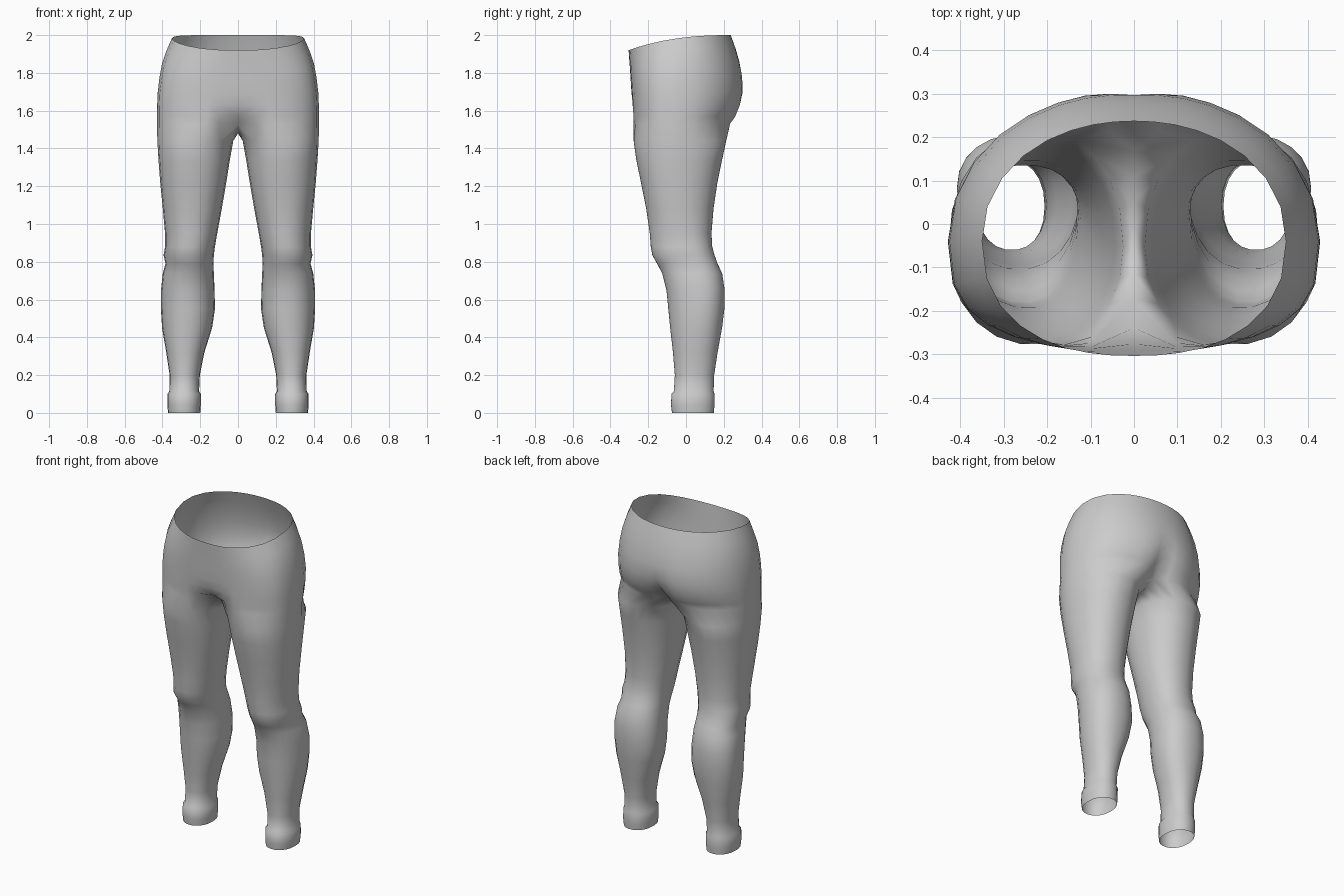
import bpy, bmesh
from math import sin, cos, pi, radians

if "Cube" in bpy.data.objects:
    bpy.data.objects.remove(bpy.data.objects["Cube"])

OUT, INN = 17, 5            # ring points on the outer arc / along the crotch seam
N = OUT + INN

# leg levels: z, inner x, outer x, front y, back y, y shift of the widest line
LEGS = [
    (0.00, .200, .370, -.075, .148, .00), (0.04, .197, .374, -.080, .152, .00),
    (0.10, .197, .373, -.078, .152, .00), (0.115, .206, .364, -.065, .147, .00),
    (0.20, .202, .362, -.060, .150, .00), (0.32, .178, .380, -.070, .168, .01),
    (0.45, .137, .402, -.085, .192, .02), (0.55, .122, .408, -.095, .204, .03),
    (0.65, .124, .408, -.105, .206, .03), (0.74, .128, .398, -.128, .192, .03),
    (0.79, .130, .384, -.155, .168, .035), (0.835, .128, .394, -.180, .152, .035),
    (0.88, .122, .386, -.188, .140, .03), (0.95, .110, .386, -.193, .136, .02),
    (1.08, .086, .398, -.212, .147, .00), (1.22, .062, .412, -.240, .168, -.01),
    (1.34, .043, .421, -.265, .193, -.015), (1.44, .025, .427, -.279, .215, -.02),
]
# hip levels: z, half width, front y, back y, front dip, back dip, front roundness
HIPS = [
    (1.53, .429, -.283, .242, .110, .075, .70), (1.57, .429, -.284, .270, .045, .065, .70),
    (1.63, .428, -.286, .295, .010, .035, .70), (1.70, .425, -.288, .306, .000, .010, .70),
    (1.78, .416, -.292, .300, .000, .003, .72), (1.86, .402, -.296, .282, .000, .000, .76),
    (1.93, .379, -.300, .262, .000, .000, .82), (2.00, .350, -.304, .237, .000, .000, .86),
]


def spow(v, p):
    return abs(v) ** p * (1 if v >= 0 else -1)


def leg_ring(z, x0, x1, y0, y1, shift):
    cx, rx, cy = (x0 + x1) / 2, (x1 - x0) / 2, (y0 + y1) / 2 + shift
    angs = [-40 + 260 * i / (OUT - 1) for i in range(OUT)]
    angs += [220 + 100 * (i + 1) / (INN + 1) for i in range(INN)]
    ring = []
    for a in map(radians, angs):
        c = cos(a)
        y = cy - (cy - y0) * spow(c, .92) if c > 0 else cy + (y1 - cy) * spow(-c, .92)
        ring.append((cx + rx * spow(sin(a), .92), y, z))
    return ring


def hip_arc(z, w, yf, yb, df, db, pf):
    pts, cy = [], -.04
    for i in range(OUT):
        u = pi * i / (OUT - 1)
        t = u - .2 * sin(2 * u)
        c, pw = cos(t), (pf if cos(t) > 0 else .95)
        y = cy - (cy - yf) * spow(c, pw) if c > 0 else cy + (yb - cy) * spow(-c, pw)
        y += df * {0: 1, 1: .2}.get(i, 0) - db * {0: 1, 1: .35}.get(OUT - 1 - i, 0)
        x = 0 if i in (0, OUT - 1) else w * sin(t) ** pw
        # waistline sinks toward the front
        sink = .08 * max(0, (.237 - y) / .541) ** 2.4 * max(0, (z - 1.63) / .37)
        pts.append((x, y, z - sink))
    return pts


bm = bmesh.new()
legs = [[bm.verts.new(p) for p in leg_ring(*l)] for l in LEGS]
hips = [[bm.verts.new(p) for p in hip_arc(*h)] for h in HIPS]

# crotch seam on the centre plane, running back to front
yF, yB = hips[0][0].co.y, hips[0][-1].co.y
seam = []
for i in range(INN):
    s = (i + 1) / (INN + 1)
    seam.append(bm.verts.new((0, yB + (yF - yB) * s, 1.48 + .05 * (2 * s - 1) ** 2)))

# bridge closed leg rings, then the open hip arcs
rings = legs + [hips[0] + seam]
for a, b in zip(rings, rings[1:]):
    for i in range(N):
        j = (i + 1) % N
        bm.faces.new((a[i], a[j], b[j], b[i]))
for a, b in zip(hips, hips[1:]):
    for i in range(OUT - 1):
        bm.faces.new((a[i], a[i + 1], b[i + 1], b[i]))
bmesh.ops.recalc_face_normals(bm, faces=bm.faces)
# make sure the shell faces outward
f = max(bm.faces, key=lambda q: q.calc_center_median().x)
if f.normal.x < 0:
    bmesh.ops.reverse_faces(bm, faces=bm.faces)

me = bpy.data.meshes.new("trousers")
bm.to_mesh(me)
bm.free()
obj = bpy.data.objects.new("trousers", me)
bpy.context.collection.objects.link(obj)

# mirror the half across the centre seam
mir = obj.modifiers.new("mirror", 'MIRROR')
mir.use_clip = True
mir.merge_threshold = .001
for p in me.polygons:
    p.use_smooth = True
